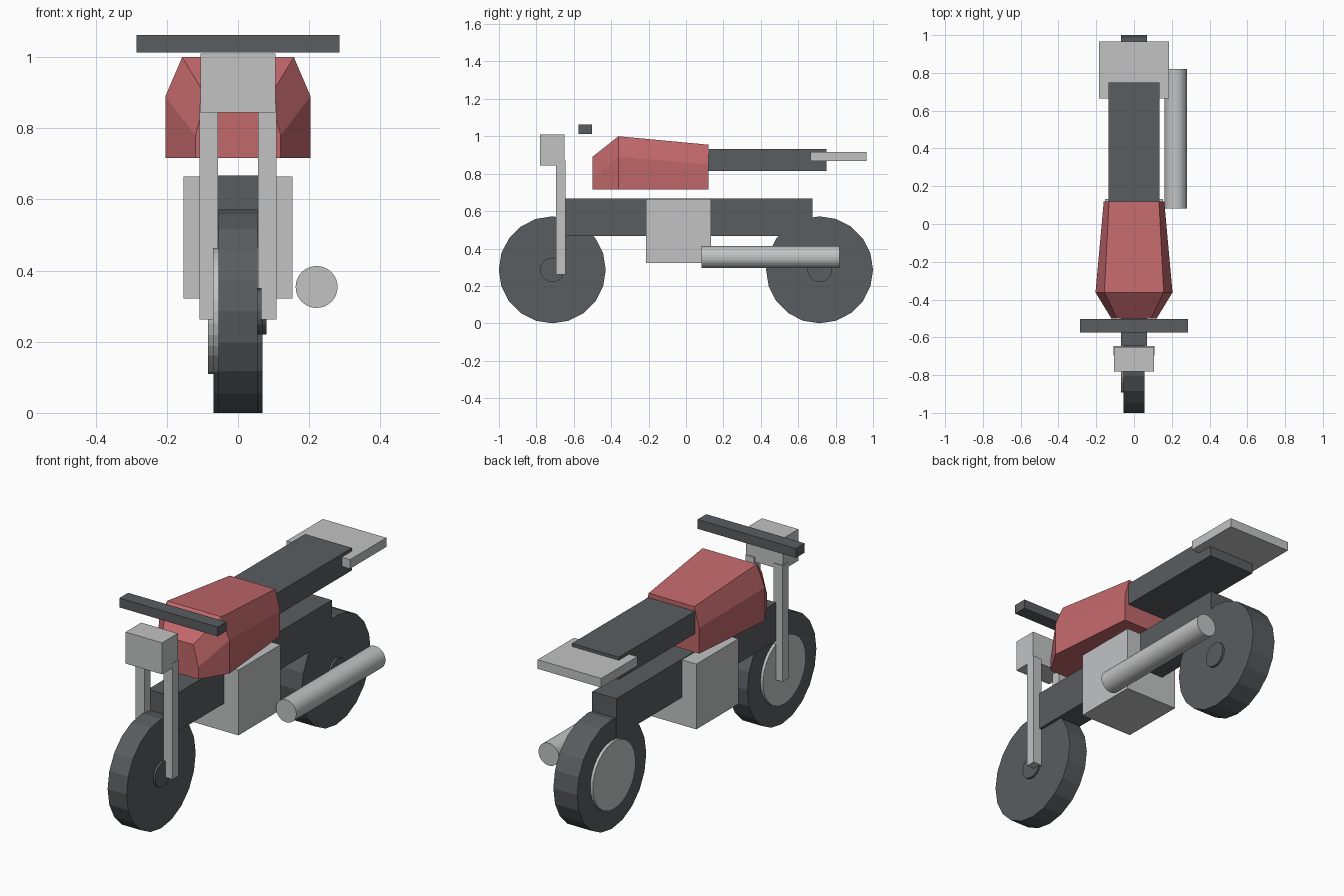
import bpy, bmesh, math
from mathutils import Matrix, Vector

if "Cube" in bpy.data.objects:
    bpy.data.objects.remove(bpy.data.objects["Cube"], do_unlink=True)


def make_material(name, rgb):
    mat = bpy.data.materials.new(name)
    mat.use_nodes = True
    mat.diffuse_color = (*rgb, 1)
    mat.node_tree.nodes["Principled BSDF"].inputs["Base Color"].default_value = (*rgb, 1)
    return mat


dark = make_material("dark_grey", (0.10, 0.11, 0.118))
light = make_material("light_grey", (0.54, 0.545, 0.55))
red = make_material("tank_red", (0.54, 0.138, 0.147))


def finish(name, bm, mat):
    bmesh.ops.recalc_face_normals(bm, faces=bm.faces)
    mesh = bpy.data.meshes.new(name)
    bm.to_mesh(mesh)
    bm.free()
    mesh.materials.append(mat)
    obj = bpy.data.objects.new(name, mesh)
    bpy.context.collection.objects.link(obj)
    return obj


def box(name, mat, x, y, z):
    """Box from its lower and upper bounds on each axis."""
    spans = (x, y, z)
    size = Matrix.Diagonal([b - a for a, b in spans] + [1])
    centre = Matrix.Translation([(a + b) / 2 for a, b in spans])
    bm = bmesh.new()
    bmesh.ops.create_cube(bm, size=1, matrix=centre @ size)
    return finish(name, bm, mat)


def cylinder(name, mat, axis, start, length, radius, sides):
    """Cylinder running from start along +x or +y."""
    turn = Matrix.Rotation(math.pi / 2, 4, 'Y' if axis == 'X' else 'X')
    step = Vector((length, 0, 0) if axis == 'X' else (0, length, 0))
    bm = bmesh.new()
    bmesh.ops.create_cone(bm, cap_ends=True, segments=sides, radius1=radius,
                          radius2=radius, depth=length,
                          matrix=Matrix.Translation(Vector(start) + step / 2) @ turn)
    return finish(name, bm, mat)


# Wheels, each with a small hub on one side and a wide disc on the other
R = 0.286
for place, y, half in (("front", -0.715, 0.055), ("rear", 0.714, 0.069)):
    cylinder(place + "_wheel", dark, 'X', (-half, y, R), 2 * half, R, 20)
    cylinder(place + "_hub", dark, 'X', (half - 0.01, y, R), 0.021, 0.065, 20)
    cylinder(place + "_brake_disc", light, 'X', (-half - 0.015, y, R), 0.03, 0.177, 32)

# Frame and engine
box("frame", dark, (-0.07, 0.07), (-0.645, 0.677), (0.467, 0.668))
box("engine", light, (-0.153, 0.153), (-0.215, 0.133), (0.322, 0.664))

# Front end
for side, s in (("left", 1), ("right", -1)):
    box(side + "_fork", light, sorted((s * 0.056, s * 0.108)), (-0.695, -0.645), (0.262, 0.87))
box("headlight", light, (-0.106, 0.106), (-0.78, -0.65), (0.845, 1.01))
box("handlebar", dark, (-0.285, 0.285), (-0.575, -0.503), (1.013, 1.062))

# Fuel tank lofted through sections: y, side width, shoulder height, top width, top height
sections = ((-0.50, 0.12, 0.78, 0.09, 0.89),
            (-0.362, 0.204, 0.89, 0.157, 1.0),
            (0.12, 0.16, 0.85, 0.132, 0.955))
bm = bmesh.new()
rings = []
for y, w, shoulder, tw, top in sections:
    half = [(w, 0.716), (w, shoulder), (tw, top)]
    outline = half + [(-x, z) for x, z in reversed(half)]
    rings.append([bm.verts.new((x, y, z)) for x, z in outline])
for a, b in zip(rings, rings[1:]):
    for i in range(len(a)):
        j = (i + 1) % len(a)
        bm.faces.new((a[i], a[j], b[j], b[i]))
bm.faces.new(rings[0])
bm.faces.new(rings[-1])
finish("fuel_tank", bm, red)

# Seat and tail
box("seat", dark, (-0.136, 0.136), (0.09, 0.75), (0.814, 0.931))
box("tail_plate", light, (-0.184, 0.184), (0.665, 0.965), (0.867, 0.915))

# Exhaust on the left side
cylinder("exhaust", light, 'Y', (0.221, 0.083, 0.354), 0.738, 0.059, 32)
